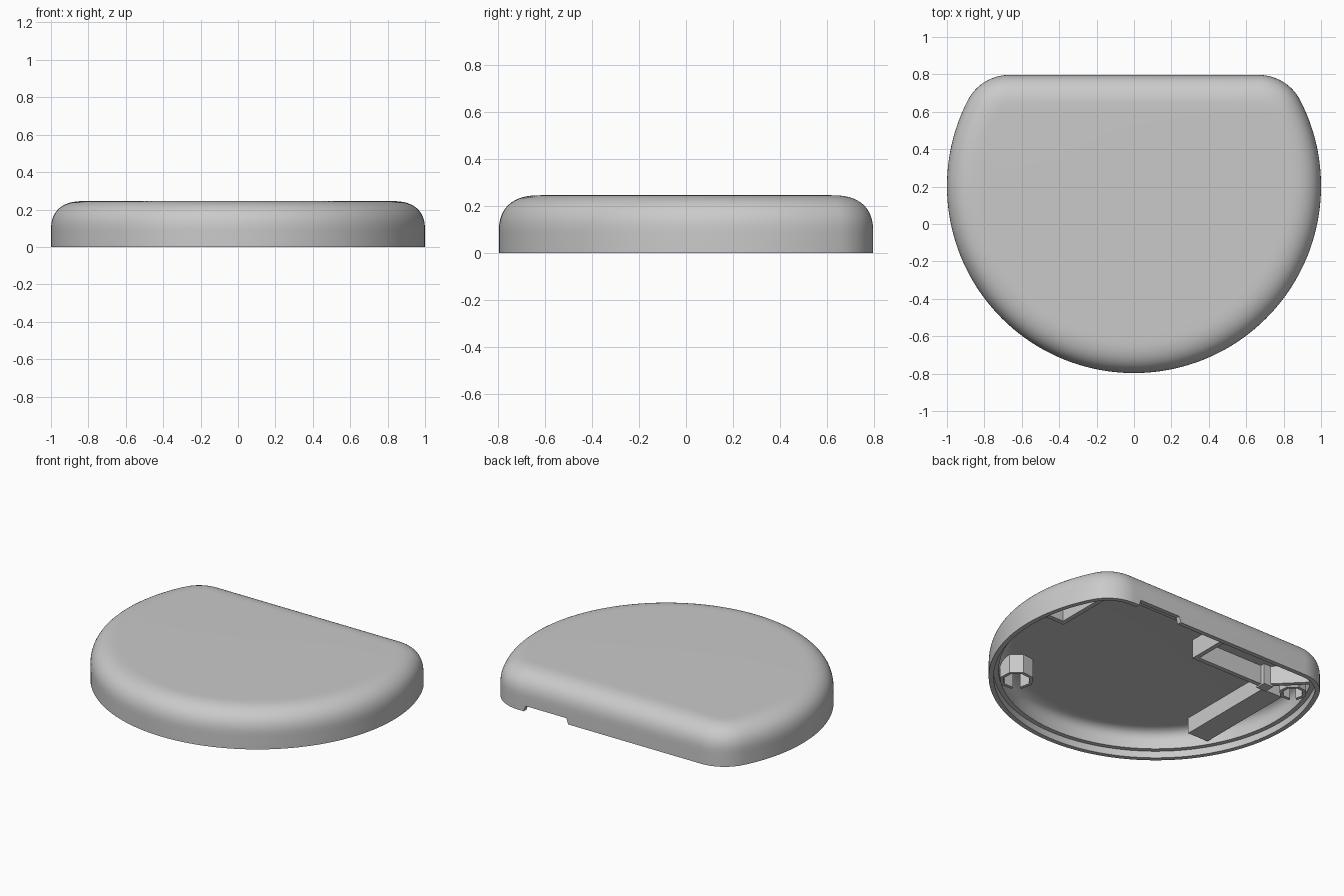
import bpy, bmesh
from math import sin, cos, pi, radians, sqrt, atan2

cube = bpy.data.objects.get("Cube")
if cube:
    bpy.data.objects.remove(cube, do_unlink=True)

COLOUR = (0.59, 0.59, 0.59, 1)
grey = bpy.data.materials.new("plain grey")
grey.use_nodes = True
grey.diffuse_color = COLOUR
grey.node_tree.nodes["Principled BSDF"].inputs["Base Color"].default_value = COLOUR

CENTRE_Y, BACK_Y, CORNER = 0.203, 0.797, 0.25


def add_object(name, bm):
    bmesh.ops.recalc_face_normals(bm, faces=bm.faces)
    mesh = bpy.data.meshes.new(name)
    bm.to_mesh(mesh)
    bm.free()
    mesh.materials.append(grey)
    obj = bpy.data.objects.new(name, mesh)
    bpy.context.collection.objects.link(obj)
    return obj


def arc(cx, cy, r, a0, a1, n):
    steps = [a0 + (a1 - a0) * i / n for i in range(n + 1)]
    return [(cx + r * cos(a), cy + r * sin(a)) for a in steps]


def outline(inset):
    """Round plan with a straight back and filleted corners, moved inwards."""
    cy = BACK_Y - CORNER
    cx = sqrt((1 - CORNER) ** 2 - (cy - CENTRE_Y) ** 2)
    tangent = atan2(cy - CENTRE_Y, cx)
    r = CORNER - inset
    right = arc(cx, cy, r, tangent, pi / 2, 14)
    left = arc(-cx, cy, r, pi / 2, pi - tangent, 14)
    front = arc(0, CENTRE_Y, 1 - inset, pi - tangent, 2 * pi + tangent, 110)
    return right + left + front[1:-1]


def loft(name, profile):
    """Stack inset outlines, closing both ends."""
    bm = bmesh.new()
    rings = [[bm.verts.new((x, y, z)) for x, y in outline(d)] for d, z in profile]
    for a, b in zip(rings, rings[1:]):
        for i in range(len(a)):
            j = (i + 1) % len(a)
            bm.faces.new((a[i], a[j], b[j], b[i]))
    bm.faces.new(rings[0])
    bm.faces.new(rings[-1])
    return add_object(name, bm)


def prism(name, points, z0, z1, top_shrink=0):
    bm = bmesh.new()
    mid = sum(p[0] for p in points) / len(points)
    low = [bm.verts.new((x, y, z0)) for x, y in points]
    high = [bm.verts.new((x - top_shrink * (1 if x > mid else -1), y, z1)) for x, y in points]
    bm.faces.new(low)
    bm.faces.new(high)
    for i in range(len(low)):
        j = (i + 1) % len(low)
        bm.faces.new((low[i], low[j], high[j], high[i]))
    return add_object(name, bm)


def box(name, x0, x1, y0, y1, z0, z1, top_shrink=0):
    return prism(name, [(x0, y0), (x1, y0), (x1, y1), (x0, y1)], z0, z1, top_shrink)


def shoulder(inset, width, z, height, n=18, power=2 / 2.5):
    """Squarish curve from the wall up to the flat top."""
    angles = [pi / 2 * i / n for i in range(n)]
    curve = [(inset + width * (1 - cos(a) ** power), z + height * sin(a) ** power) for a in angles]
    return curve + [(inset + width, z + height)]


# Hollow cover: outer skin, rim, stepped ledge and inner skin
outer = shoulder(0, 0.18, 0.085, 0.16)
inner = shoulder(0.06, 0.09, 0.08, 0.085)
shell = loft("cover_shell", outer[::-1] + [(0, 0), (0.03, 0), (0.03, 0.045), (0.06, 0.045)] + inner)

# Cable notch in the back rim
cutter = box("notch_cutter", 0.3, 0.63, 0.75, 0.9, -0.01, 0.038, 0.015)
cutter.hide_render = True
cut = shell.modifiers.new("notch", 'BOOLEAN')
cut.operation = 'DIFFERENCE'
cut.solver = 'EXACT'
cut.object = cutter
bpy.context.view_layer.objects.active = shell
shell.select_set(True)
bpy.ops.object.modifier_apply(modifier=cut.name)
bpy.data.objects.remove(cutter, do_unlink=True)
bpy.ops.object.shade_smooth_by_angle(angle=radians(35))

# Ribs inside the cover
CEILING = 0.17
box("long_side_rib", -0.8, -0.65, -0.27, 0.42, 0.06, CEILING)
box("pocket_front_wall", -0.58, -0.07, 0.46, 0.49, 0.04, CEILING)
box("pocket_end_wall", -0.1, -0.07, 0.49, 0.75, 0.04, CEILING)
box("pocket_post", -0.65, -0.58, 0.45, 0.52, 0.03, CEILING)
prism("corner_fin", [(-0.65, 0.5), (-0.63, 0.52), (-0.81, 0.7), (-0.83, 0.68)], 0.045, CEILING)
box("left_side_rib", 0.734, 0.764, 0.22, 0.66, 0.08, CEILING)
box("left_cross_rib", 0.764, 0.95, 0.22, 0.25, 0.08, CEILING)

# Slotted round clips
for name, x, y, radius in (("front_clip", 0.565, -0.42, 0.105), ("back_clip", -0.8, 0.525, 0.085)):
    start, end = radians(-115), radians(215)
    ring = arc(x, y, radius, start, end, 7) + arc(x, y, radius - 0.022, end, start, 7)
    prism(name, ring, 0.04, CEILING)
